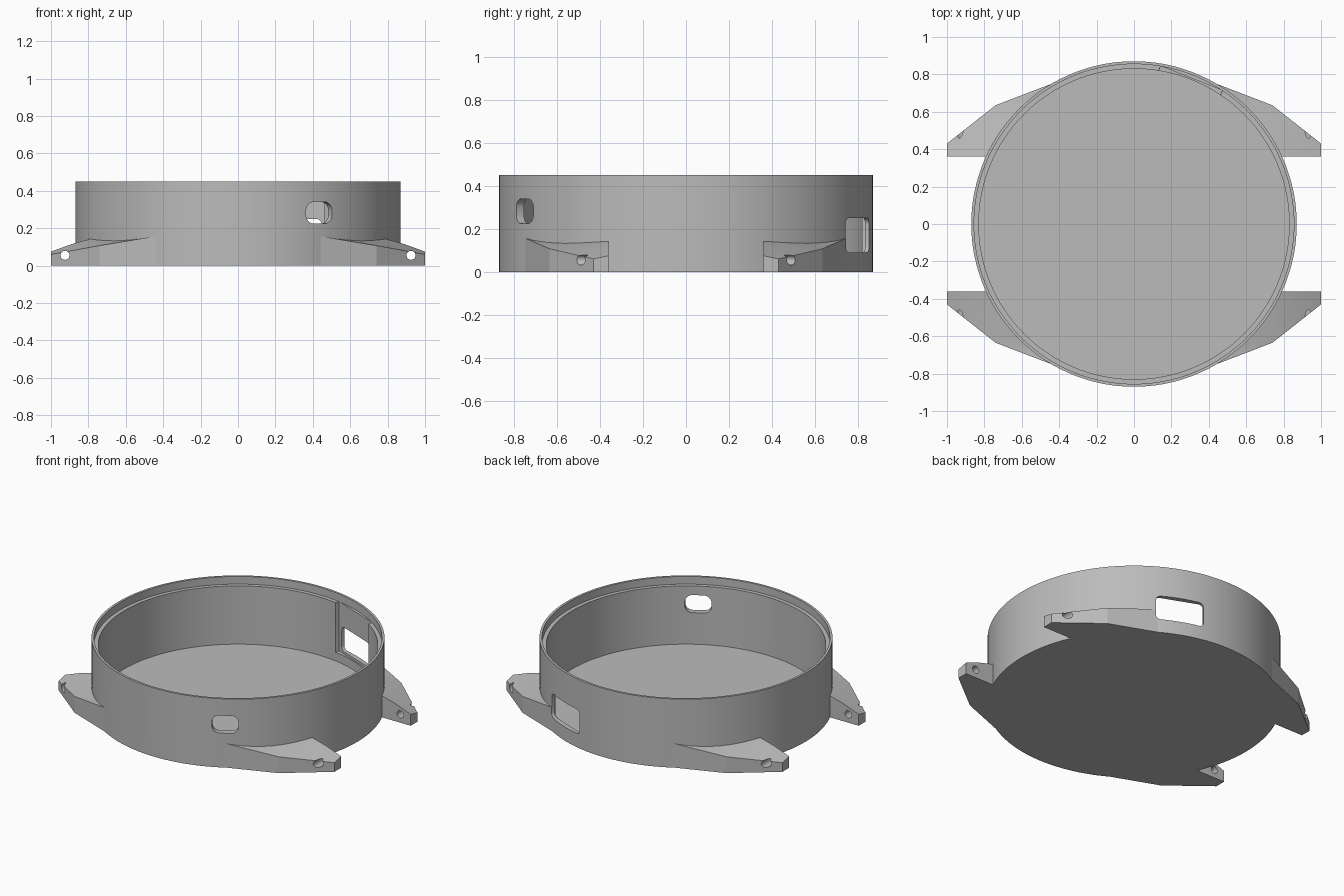
import bpy, bmesh, math
from mathutils import Matrix

cube = bpy.data.objects.get("Cube")
if cube:
    bpy.data.objects.remove(cube, do_unlink=True)

metal = bpy.data.materials.new("light grey")
metal.use_nodes = True
GREY = (0.5, 0.5, 0.5, 1)
metal.diffuse_color = GREY
metal.node_tree.nodes["Principled BSDF"].inputs["Base Color"].default_value = GREY


def make_object(name, bm):
    bmesh.ops.recalc_face_normals(bm, faces=bm.faces)
    mesh = bpy.data.meshes.new(name)
    bm.to_mesh(mesh)
    bm.free()
    mesh.materials.append(metal)
    obj = bpy.data.objects.new(name, mesh)
    bpy.context.collection.objects.link(obj)
    return obj


def lathe(name, profile, steps=144):
    """Turn a profile around z and cap both open ends."""
    bm = bmesh.new()
    rings = []
    for r, z in profile:
        angles = [2 * math.pi * i / steps for i in range(steps)]
        rings.append([bm.verts.new((r * math.cos(a), r * math.sin(a), z)) for a in angles])
    for low, high in zip(rings, rings[1:]):
        for i in range(steps):
            j = (i + 1) % steps
            bm.faces.new((low[i], low[j], high[j], high[i]))
    bm.faces.new(rings[0])
    bm.faces.new(rings[-1])
    return make_object(name, bm)


def slot_cutter(name, angle, width, z0, z1, radius, near, far):
    """Rounded slot running outward along a compass angle in degrees."""
    bm = bmesh.new()
    w, h, zc = width / 2 - radius, (z1 - z0) / 2 - radius, (z0 + z1) / 2
    outline = []
    for k, (sy, sz) in enumerate(((1, 1), (-1, 1), (-1, -1), (1, -1))):
        for s in range(7):
            a = math.radians(90 * k + 15 * s)
            outline.append((sy * w + radius * math.cos(a), zc + sz * h + radius * math.sin(a)))
    face = bm.faces.new([bm.verts.new((near, y, z)) for y, z in outline])
    solid = bmesh.ops.extrude_face_region(bm, geom=[face], use_keep_orig=True)["geom"]
    verts = [v for v in solid if isinstance(v, bmesh.types.BMVert)]
    bmesh.ops.translate(bm, verts=verts, vec=(far - near, 0, 0))
    bm.transform(Matrix.Rotation(math.radians(angle), 4, "Z"))
    cutter = make_object(name, bm)
    cutter.hide_render = True
    return cutter


def pin_cutter(sx):
    """Long thin rod along y that drills the pin holes on one side."""
    bm = bmesh.new()
    bmesh.ops.create_cone(bm, cap_ends=True, segments=32, radius1=0.024, radius2=0.024, depth=2,
                          matrix=Matrix.Translation((0.925 * sx, 0, 0.055))
                          @ Matrix.Rotation(math.pi / 2, 4, "X"))
    cutter = make_object("pin_cutter", bm)
    cutter.hide_render = True
    return cutter


def cut(obj, cutters):
    bpy.context.view_layer.objects.active = obj
    for cutter in cutters:
        mod = obj.modifiers.new("cut", "BOOLEAN")
        mod.operation = "DIFFERENCE"
        mod.solver = "EXACT"
        mod.object = cutter
        bpy.ops.object.modifier_apply(modifier=mod.name)


def make_lug(name, sx, sy):
    """Sloping strap lug whose inner edge is buried in the case wall."""
    hub = (0.74, 0.635, 0.107)
    rim = []
    for i, z in enumerate((0.17, 0.152, 0.14, 0.135, 0.138, 0.145)):
        a = math.radians(65 - 8.05 * i)
        rim.append((0.86 * math.cos(a), 0.86 * math.sin(a), z))
    rim += [(0.89, 0.36, 0.115), (1, 0.36, 0.075), (1, 0.43, 0.06)]
    bm = bmesh.new()
    upper = [bm.verts.new((x * sx, y * sy, z)) for x, y, z in [hub] + rim]
    lower = [bm.verts.new((x * sx, y * sy, 0)) for x, y, z in [hub] + rim]
    bm.faces.new(lower)
    # Top facets fan out from the outer shoulder
    for a, b in zip(upper[1:], upper[2:]):
        bm.faces.new((upper[0], a, b))
    for i in range(len(upper)):
        bm.faces.new((lower[i - 1], lower[i], upper[i], upper[i - 1]))
    return make_object(name, bm)


# Cutters: three front ports, one rear port and its flat inner pocket
ports = [slot_cutter("port_cutter", -90 + a, 0.16, 0.225, 0.34, 0.045, 0.6, 1.1)
         for a in (-30, 0, 30)]
rear_port = slot_cutter("rear_port_cutter", 68.5, 0.3, 0.09, 0.25, 0.03, 0.6, 1.1)
pocket = slot_cutter("pocket_cutter", 68.5, 0.355, 0.075, 0.6, 0.002, 0.6, 0.838)
pins = {sx: pin_cutter(sx) for sx in (1, -1)}

# Round case: outer wall, stepped rim and thin floor
case = lathe("case_body", [(0.87, 0), (0.87, 0.45), (0.855, 0.45), (0.855, 0.4),
                           (0.83, 0.4), (0.83, 0.018)])
cut(case, ports + [rear_port, pocket])

# Strap lugs with pin holes; the rear port also clips the back left one
lugs = []
for sx, side in ((1, "left"), (-1, "right")):
    for sy, end in ((-1, "front"), (1, "back")):
        lug = make_lug(f"{end}_{side}_lug", sx, sy)
        cut(lug, [pins[sx]])
        lugs.append(lug)
cut(bpy.data.objects["back_left_lug"], [rear_port])

for cutter in ports + [rear_port, pocket, *pins.values()]:
    bpy.data.objects.remove(cutter, do_unlink=True)

# Smooth the round walls, keep corners crisp
for obj in [case] + lugs:
    bpy.ops.object.select_all(action="DESELECT")
    obj.select_set(True)
    bpy.context.view_layer.objects.active = obj
    bpy.ops.object.shade_smooth_by_angle(angle=math.radians(25 if obj is case else 10))
